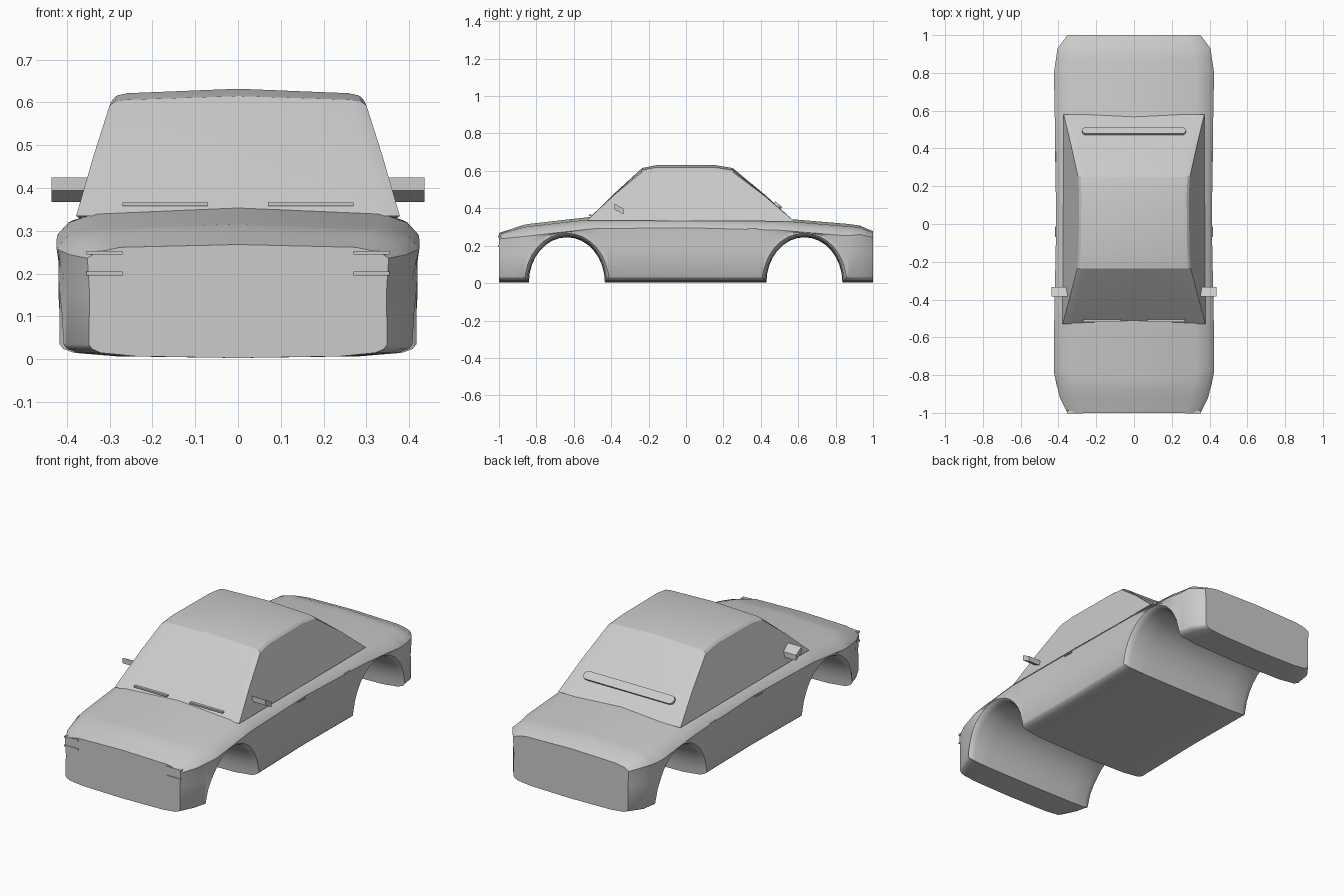
import bpy, bmesh, math
from mathutils import Matrix

old = bpy.data.objects.get("Cube")
if old:
    bpy.data.objects.remove(old, do_unlink=True)

grey = bpy.data.materials.new("light grey")
grey.use_nodes = True
grey.diffuse_color = (0.6, 0.6, 0.6, 1)
grey.node_tree.nodes["Principled BSDF"].inputs["Base Color"].default_value = (0.6, 0.6, 0.6, 1)


def finish(name, bm, angle=35):
    bmesh.ops.recalc_face_normals(bm, faces=bm.faces)
    mesh = bpy.data.meshes.new(name)
    bm.to_mesh(mesh)
    bm.free()
    mesh.materials.append(grey)
    obj = bpy.data.objects.new(name, mesh)
    bpy.context.collection.objects.link(obj)
    bpy.ops.object.select_all(action='DESELECT')
    obj.select_set(True)
    bpy.context.view_layer.objects.active = obj
    bpy.ops.object.shade_smooth_by_angle(angle=math.radians(angle))
    return obj


def lerp_table(table, y):
    for (a, va), (b, vb) in zip(table, table[1:]):
        if y <= b:
            return va + (vb - va) * max(0, (y - a) / (b - a))
    return table[-1][1]


def box(name, center, size, shear=0):
    bm = bmesh.new()
    bmesh.ops.create_cube(bm, size=1, matrix=Matrix.Translation(center) @ Matrix.Diagonal((*size, 1)))
    for v in bm.verts:
        v.co.z += shear * (v.co.y - center[1])
    return finish(name, bm)


# Lower body: cross-sections lofted from nose to tail
HALF_WIDTH = [(-1, .352), (-.92, .392), (-.79, .424), (-.6, .424), (0, .412),
              (.6, .42), (.8, .424), (.93, .405), (1, .352)]
TOP = [(-1, .268), (-.86, .314), (-.5, .355), (0, .36), (.5, .347), (.92, .312), (1, .277)]
SHOULDER = [(-1, .4), (-.86, .8), (.86, .8), (1, .4)]
FLOOR, ARCH_TOP, ARCH_R = .003, .245, .203

# Each station: y, underside height, rim offset directions in y and z
stations = [(-1, FLOOR, 0, 1), (-.92, FLOOR, 0, 1), (-.87, FLOOR, 0, 1)]
for cy in (-.637, .633):
    for i in range(17):
        t = math.pi * i / 16
        c, s = -math.cos(t), math.sin(t)
        foot = i in (0, 16)
        stations.append((cy + ARCH_R * c, FLOOR + (ARCH_TOP - FLOOR) * s,
                         c * .7, 1 if foot else s * .7))
    if cy < 0:
        stations += [(y, FLOOR, 0, 1) for y in (-.39, -.2, 0, .2, .39)]
stations += [(y, FLOOR, 0, 1) for y in (.87, .93, 1)]


def section(y, low, ny, nz):
    w, top, sh = (lerp_table(t, y) for t in (HALF_WIDTH, TOP, SHOULDER))
    shoulder = top - .08 * sh
    # The rim rolls outward away from the underside
    half = [(w * fx, y + ny * o, low + nz * o)
            for fx, o in ((0, 0), (.68, .004), (.91, .012), (.97, .021), (.99, .032))]
    rim = half[-1][2]
    half += [(w * .985, y + ny * .015, rim + (shoulder - rim) * .6),
             (w, y, shoulder), (w * .94, y, top - .045 * sh),
             (w * .78, y, top - .016 * sh), (0, y, top)]
    return half + [(-x, yy, z) for x, yy, z in half[-2:0:-1]]


bm = bmesh.new()
rings = [[bm.verts.new(p) for p in section(*st)] for st in stations]
for a, b in zip(rings, rings[1:]):
    for i in range(len(a)):
        j = (i + 1) % len(a)
        bm.faces.new((a[i], a[j], b[j], b[i]))
bm.faces.new(rings[0])
bm.faces.new(rings[-1])
finish("lower_body", bm, 40)

# Cabin: y, z, half width, crown drop at the roof edge
CABIN = [(-.53, .335, .378, 0), (-.38, .482, .338, .008), (-.235, .615, .300, .022),
         (-.15, .632, .294, .026), (.15, .632, .290, .026), (.25, .615, .296, .022),
         (.42, .474, .334, .008), (.58, .33, .372, 0)]
bm = bmesh.new()
rows = []
for y, z, w, drop in CABIN:
    half = [(w, z - drop), (w * .96, z - drop * .6), (w * .88, z - drop * .4), (0, z)]
    rows.append([bm.verts.new((x, y, zz)) for x, zz in half] +
                [bm.verts.new((-x, y, zz)) for x, zz in half[-2::-1]])
for a, b in zip(rows, rows[1:]):
    for i in range(len(a) - 1):
        bm.faces.new((a[i], a[i + 1], b[i + 1], b[i]))
for side in (0, -1):
    bm.faces.new([r[side] for r in rows])
bm.faces.new(rows[0] + rows[-1][::-1])
finish("cabin", bm, 22)

# Parts repeated on both sides
for name, s in (("left", 1), ("right", -1)):
    box(name + "_mirror", (s * .393, -.358, .396), (.085, .05, .03), -.55)
    box(name + "_wiper", (s * .17, -.512, .362), (.2, .014, .008))
    for part, z in (("upper", .249), ("lower", .2)):
        box(f"{name}_{part}_lamp_strip", (s * .312, -.996, z), (.085, .016, .009))
    for part, y in (("front", -.04), ("rear", .355)):
        box(f"{name}_{part}_handle", (s * .412, y, .288), (.012, .055, .006))

# Rounded bar across the rear window
bm = bmesh.new()
outline = []
for s in (1, -1):
    for i in range(7):
        t = math.pi * (i / 6 - .5)
        outline.append(bm.verts.new((s * (.252 + .023 * math.cos(t)), .023 * s * math.sin(t), 0)))
face = bm.faces.new(outline)
ext = bmesh.ops.extrude_face_region(bm, geom=[face])
for v in ext["geom"]:
    if isinstance(v, bmesh.types.BMVert):
        v.co.z += .018
bmesh.ops.transform(bm, verts=bm.verts,
                    matrix=Matrix.Translation((0, .484, .408)) @ Matrix.Rotation(-.72, 4, 'X'))
finish("rear_window_bar", bm)
